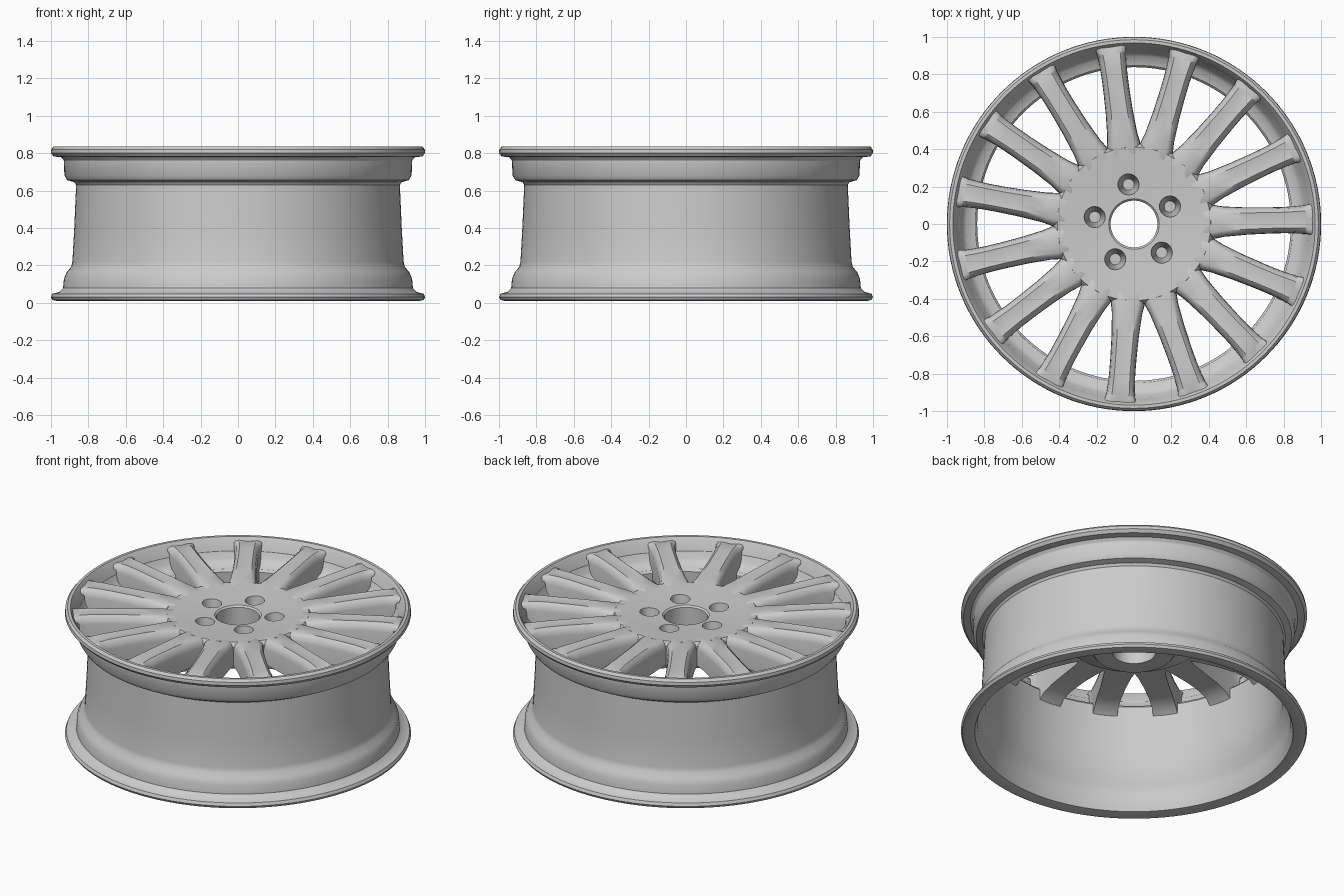
import bpy, bmesh
from math import radians, sin, cos, tau
from mathutils import Matrix

cube = bpy.data.objects.get("Cube")
if cube:
    bpy.data.objects.remove(cube, do_unlink=True)

metal = bpy.data.materials.new("silver metal")
metal.use_nodes = True
grey = (0.6, 0.6, 0.6, 1)
metal.diffuse_color = grey
metal.node_tree.nodes["Principled BSDF"].inputs["Base Color"].default_value = grey


def smooth(obj, angle):
    bpy.ops.object.select_all(action='DESELECT')
    obj.select_set(True)
    bpy.context.view_layer.objects.active = obj
    bpy.ops.object.shade_smooth_by_angle(angle=radians(angle))


def finish(name, bm, angle=35):
    bmesh.ops.recalc_face_normals(bm, faces=bm.faces)
    mesh = bpy.data.meshes.new(name)
    bm.to_mesh(mesh)
    bm.free()
    mesh.materials.append(metal)
    obj = bpy.data.objects.new(name, mesh)
    bpy.context.collection.objects.link(obj)
    smooth(obj, angle)
    return obj


def bridge(bm, a, b):
    """Join two closed loops of vertices with quads."""
    for j in range(len(a)):
        k = (j + 1) % len(a)
        bm.faces.new((a[j], a[k], b[k], b[j]))


def lathe(name, profile, steps):
    """Revolve a closed (radius, height) outline about z."""
    bm = bmesh.new()
    rings = [[bm.verts.new((r * cos(tau * i / steps), r * sin(tau * i / steps), z))
              for r, z in profile] for i in range(steps)]
    for i in range(steps):
        bridge(bm, rings[i], rings[(i + 1) % steps])
    return finish(name, bm)


# Barrel with both flanges, bead seats and the inner shelf
outside = [(0.97, 0.01), (0.992, 0.015), (1.0, 0.03), (0.992, 0.048), (0.955, 0.058),
           (0.935, 0.078), (0.93, 0.13), (0.915, 0.165), (0.892, 0.19), (0.885, 0.22),
           (0.875, 0.4), (0.865, 0.63), (0.875, 0.645), (0.912, 0.655), (0.928, 0.68),
           (0.93, 0.76), (0.945, 0.778), (0.985, 0.782), (1.0, 0.8), (0.998, 0.82),
           (0.985, 0.835)]
inside = [(0.968, 0.835), (0.955, 0.815), (0.935, 0.77), (0.915, 0.72), (0.895, 0.698),
          (0.85, 0.685), (0.838, 0.67), (0.838, 0.6), (0.85, 0.4), (0.86, 0.22),
          (0.89, 0.17), (0.9, 0.12), (0.905, 0.06), (0.92, 0.02)]
lathe("barrel", outside + inside, 128)

# Hub disc with the centre bore and a mounting pad underneath
hub_outline = [(0.125, 0.55), (0.125, 0.775), (0.135, 0.785), (0.25, 0.79), (0.34, 0.799),
               (0.41, 0.803), (0.428, 0.78), (0.428, 0.67), (0.4, 0.65), (0.28, 0.62),
               (0.24, 0.56), (0.23, 0.55)]
hub = lathe("hub", hub_outline, 80)

# Tapered lug pockets cut into the hub
bm = bmesh.new()
for i in range(5):
    a = radians(98 + 72 * i)
    place = Matrix.Translation((0.213 * cos(a), 0.213 * sin(a), 0.71))
    bmesh.ops.create_cone(bm, cap_ends=True, segments=20, radius1=0.03,
                          radius2=0.06, depth=0.2, matrix=place)
cutter = finish("lug_pocket_cutter", bm)
cut = hub.modifiers.new("lug pockets", 'BOOLEAN')
cut.operation = 'DIFFERENCE'
cut.solver = 'EXACT'
cut.object = cutter
bpy.context.view_layer.objects.active = hub
bpy.ops.object.modifier_apply(modifier=cut.name)
bpy.data.objects.remove(cutter, do_unlink=True)
smooth(hub, 25)

# Spokes: radius, half width, underside height, top height
stations = [(0.32, 0.085, 0.66, 0.79), (0.38, 0.09, 0.66, 0.804), (0.43, 0.09, 0.66, 0.809),
            (0.48, 0.081, 0.66, 0.812), (0.6, 0.073, 0.66, 0.818), (0.72, 0.07, 0.655, 0.822),
            (0.8, 0.07, 0.635, 0.824), (0.845, 0.072, 0.6, 0.825), (0.86, 0.073, 0.66, 0.825),
            (0.915, 0.077, 0.72, 0.823), (0.925, 0.079, 0.785, 0.821), (0.962, 0.086, 0.8, 0.815)]


def section(w, low, top):
    drop = min(0.05, (top - low) * 0.6)
    half = [(w, low), (w * 0.98, top - drop), (w * 0.88, top - drop * 0.35), (w * 0.6, top)]
    crease = [(0, top - 0.006)]
    return half + crease + [(-y, z) for y, z in reversed(half)]


for i in range(15):
    bm = bmesh.new()
    loops = [[bm.verts.new((r, y, z)) for y, z in section(w, low, top)]
             for r, w, low, top in stations]
    for a, b in zip(loops, loops[1:]):
        bridge(bm, a, b)
    bm.faces.new(loops[0])
    bm.faces.new(loops[-1])
    turn = Matrix.Rotation(radians(1.5 + 24 * i), 4, 'Z')
    bmesh.ops.transform(bm, matrix=turn, verts=bm.verts)
    finish(f"spoke_{i + 1}", bm, 45)
